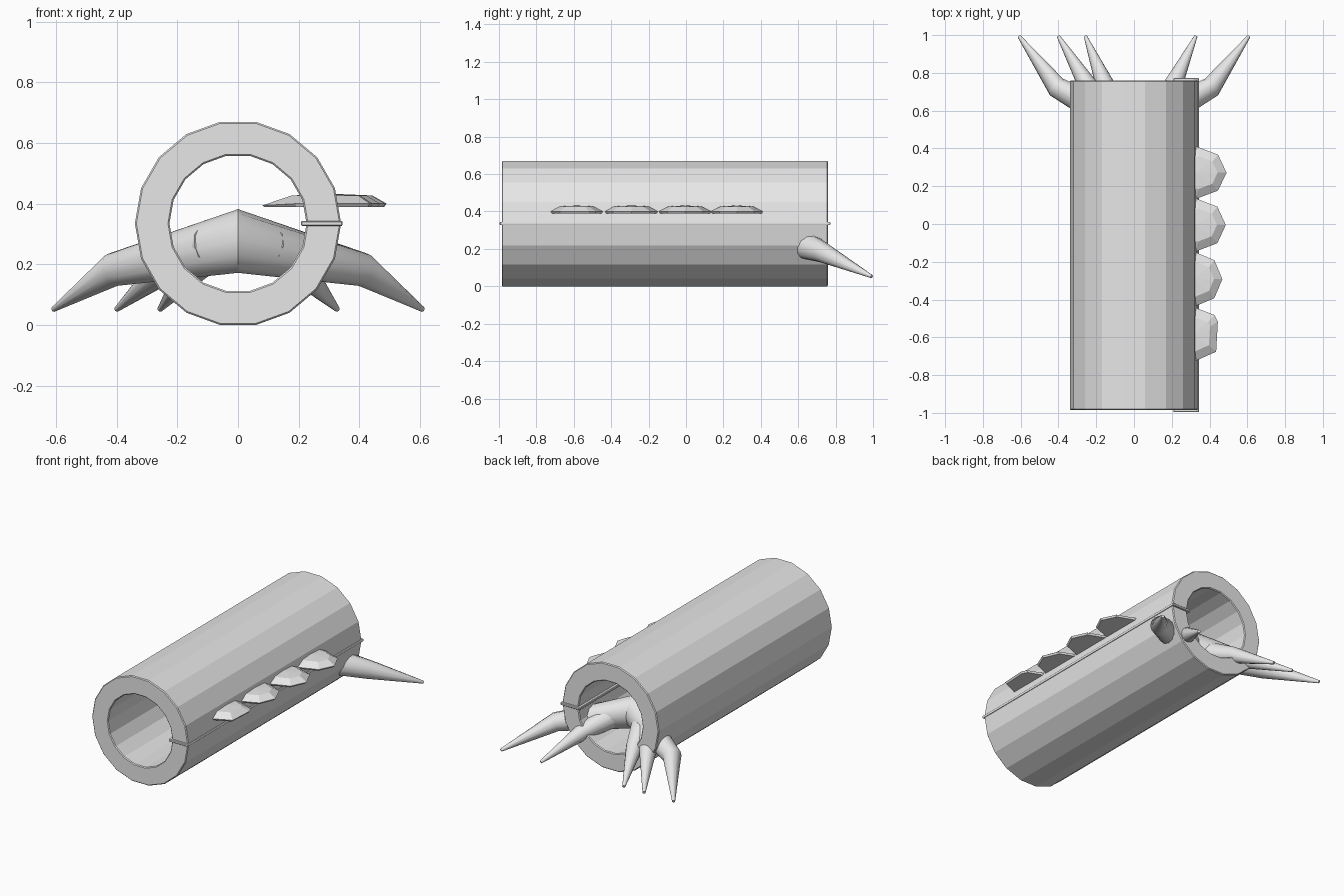
import bpy, bmesh, math
from mathutils import Vector

if "Cube" in bpy.data.objects:
    bpy.data.objects.remove(bpy.data.objects["Cube"])

grey = bpy.data.materials.new("plain_grey")
grey.diffuse_color = (0.8, 0.8, 0.8, 1)
grey.use_nodes = True
grey.node_tree.nodes["Principled BSDF"].inputs["Base Color"].default_value = grey.diffuse_color


def finish(bm, name, smooth=None, bevel=0):
    bmesh.ops.recalc_face_normals(bm, faces=bm.faces)
    me = bpy.data.meshes.new(name)
    bm.to_mesh(me)
    bm.free()
    me.materials.append(grey)
    ob = bpy.data.objects.new(name, me)
    bpy.context.collection.objects.link(ob)
    if bevel:
        mod = ob.modifiers.new("Bevel", 'BEVEL')
        mod.width = bevel
        mod.segments = 1
        mod.angle_limit = math.radians(40)
    if smooth:
        bpy.ops.object.select_all(action='DESELECT')
        ob.select_set(True)
        bpy.context.view_layer.objects.active = ob
        bpy.ops.object.shade_smooth_by_angle(angle=math.radians(smooth))
    return ob


def bridge(bm, a, b):
    for i in range(len(a)):
        j = (i + 1) % len(a)
        bm.faces.new((a[i], a[j], b[j], b[i]))


# Thick-walled 18-sided tube lying along y
SIDES, CZ, Y0, Y1 = 18, 0.335, -0.985, 0.76
bm = bmesh.new()
rings = []
for r, y in ((0.34, Y0), (0.34, Y1), (0.226, Y1), (0.226, Y0)):
    rings.append([bm.verts.new((r * math.cos(math.tau * i / SIDES), y,
                                CZ + r * math.sin(math.tau * i / SIDES)))
                  for i in range(SIDES)])
for k in range(4):
    bridge(bm, rings[k], rings[(k + 1) % 4])
finish(bm, "tube", bevel=0.005)

# Thin seam band wrapped around one side of the wall
bm = bmesh.new()
loops = []
for z in (0.327, 0.343):
    for x0, x1, y0, y1 in ((0.208, 0.344, -0.996, 0.772), (0.23, 0.33, -0.97, 0.75)):
        loops.append([bm.verts.new((x, y, z)) for x, y in
                      ((x0, y0), (x1, y0), (x1, y1), (x0, y1))])
lo_out, lo_in, hi_out, hi_in = loops
bridge(bm, lo_out, lo_in)
bridge(bm, lo_in, hi_in)
bridge(bm, hi_in, hi_out)
bridge(bm, hi_out, lo_out)
finish(bm, "seam_band", bevel=0.003)


# Bent tapering claws
def claw(name, points, radii, first_dir=None):
    bm = bmesh.new()
    pts = [Vector(p) for p in points]
    loops = []
    for k, p in enumerate(pts):
        d = (pts[min(k + 1, len(pts) - 1)] - pts[max(k - 1, 0)]).normalized()
        if k == 0 and first_dir:
            d = Vector(first_dir)
        side = d.cross(Vector((0, 0, 1))).normalized()
        up = side.cross(d)
        loops.append([bm.verts.new(p + radii[k] * (math.cos(a) * side + math.sin(a) * up))
                      for a in [math.tau * i / 12 for i in range(12)]])
    for a, b in zip(loops, loops[1:]):
        bridge(bm, a, b)
    bm.faces.new(loops[0])
    bm.faces.new(loops[-1])
    finish(bm, name, smooth=40)


for s, label in ((-1, "left"), (1, "right")):
    claw("outer_claw_" + label,
         [(0, 0.5, 0.277), (s * 0.41, 0.725, 0.183), (s * 0.608, 0.993, 0.052)],
         (0.105, 0.056, 0.009), (s, 0, 0))
for n, (kx, tx) in enumerate(((-0.25, -0.4), (-0.155, -0.257), (0.21, 0.327))):
    s = math.copysign(1, kx)
    claw("inner_claw_%d" % (n + 1),
         [(s * 0.085, 0.53, 0.262), (kx, 0.74, 0.18), (tx, 0.993, 0.052)],
         (0.075, 0.05, 0.009))

# Row of flat-bottomed faceted scales poking through the wall
OUTLINE = ((1, 0), (0.78, 0.68), (0.2, 1), (-0.4, 0.8), (-1, 0),
           (-0.4, -0.8), (0.2, -1), (0.78, -0.68))
BLUNT = ((1, 0.45), (0.9, 0.68), (0.2, 1), (-0.4, 0.8), (-1, 0),
         (-0.4, -0.8), (0.2, -1), (0.95, -0.6))
for n, (yc, half, tip, shape) in enumerate(((0.272, 0.14, 0.49, OUTLINE),
                                            (-0.005, 0.142, 0.486, OUTLINE),
                                            (-0.292, 0.148, 0.468, OUTLINE),
                                            (-0.585, 0.152, 0.444, BLUNT))):
    bm = bmesh.new()
    length = (tip - 0.08) / 2
    loops = [[bm.verts.new((tip - length + length * (u * f + dx), yc + half * v * f, z))
              for u, v in shape]
             for f, dx, z in ((0.96, 0, 0.389), (1, 0, 0.4), (0.62, 0.15, 0.427))]
    loops[1][4].co.z = 0.394
    bridge(bm, loops[0], loops[1])
    bridge(bm, loops[1], loops[2])
    bm.faces.new(loops[0])
    top = bm.verts.new((tip - length * 0.8, yc, 0.432))
    for i in range(8):
        bm.faces.new((loops[2][i], loops[2][(i + 1) % 8], top))
    finish(bm, "scale_%d" % (n + 1))
